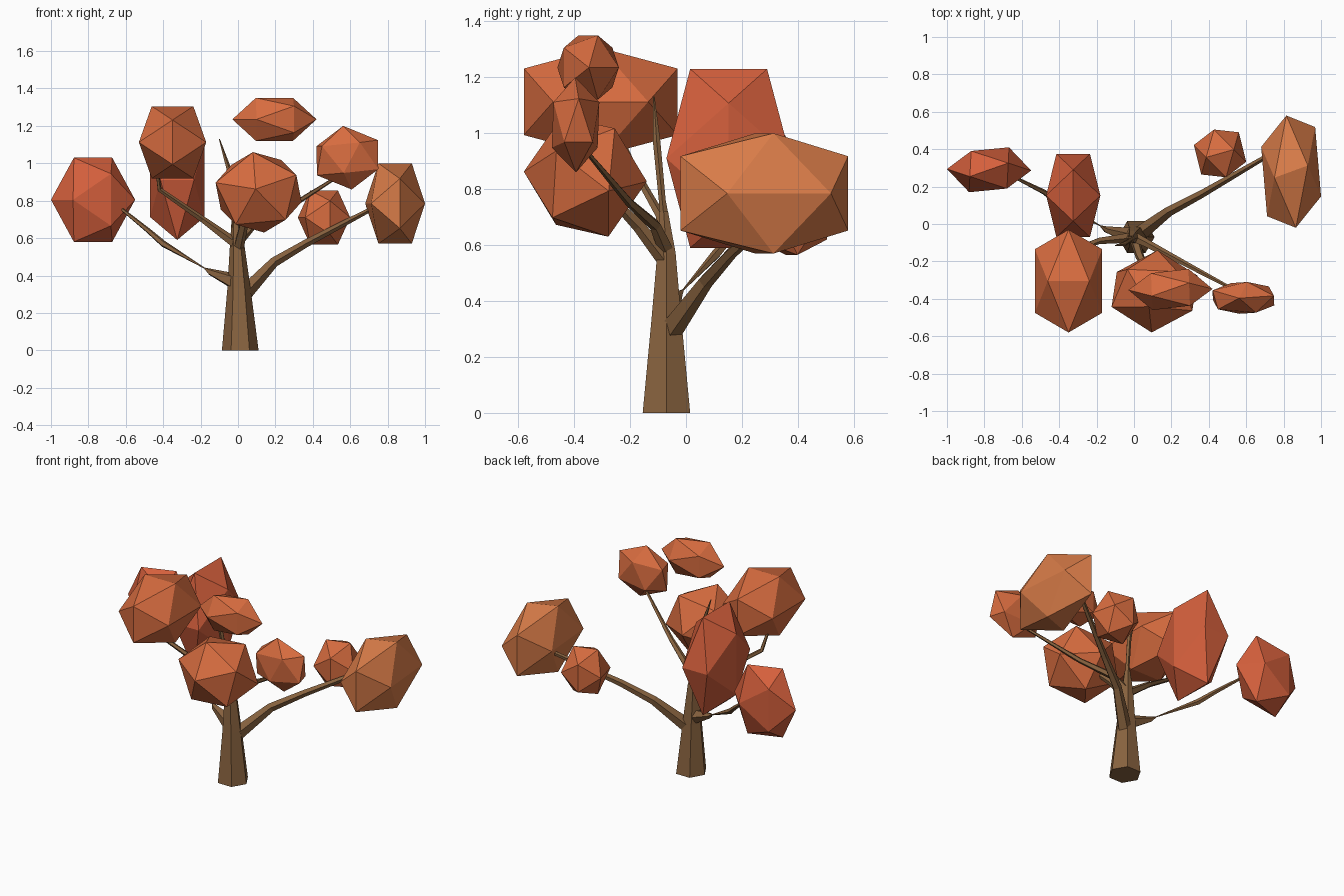
import bpy, bmesh
from math import radians, cos, sin, tau
from mathutils import Vector, Euler

if "Cube" in bpy.data.objects:
    bpy.data.objects.remove(bpy.data.objects["Cube"])


def material(name, rgb):
    m = bpy.data.materials.new(name)
    m.diffuse_color = (*rgb, 1)
    m.use_nodes = True
    m.node_tree.nodes["Principled BSDF"].inputs["Base Color"].default_value = m.diffuse_color
    return m


BARK = material("bark", (0.25, 0.125, 0.05))
RED = material("leaf_red", (0.66, 0.115, 0.045))
RUST = material("leaf_rust", (0.68, 0.15, 0.05))
ORANGE = material("leaf_orange", (0.69, 0.20, 0.065))


def finish(name, bm, mat):
    bmesh.ops.recalc_face_normals(bm, faces=bm.faces)
    me = bpy.data.meshes.new(name)
    bm.to_mesh(me)
    bm.free()
    me.materials.append(mat)
    ob = bpy.data.objects.new(name, me)
    bpy.context.collection.objects.link(ob)
    return ob


def limb(name, path, sides=5):
    """Tapered faceted tube through (x, y, z, radius) points."""
    bm = bmesh.new()
    pts = [Vector(p[:3]) for p in path]
    rings = []
    for i, p in enumerate(pts):
        d = pts[min(i + 1, len(pts) - 1)] - pts[max(i - 1, 0)]
        if name == "trunk" and i == 0:
            d = Vector((0, 0, 1))
        q = Vector((0, 0, 1)).rotation_difference(d)
        r = path[i][3]
        rings.append([bm.verts.new(p + q @ Vector((r * cos(tau * k / sides), r * sin(tau * k / sides), 0)))
                      for k in range(sides)])
    for a, b in zip(rings, rings[1:]):
        for k in range(sides):
            n = (k + 1) % sides
            bm.faces.new((a[k], a[n], b[n], b[k]))
    bm.faces.new(rings[0])
    bm.faces.new(rings[-1])
    return finish(name, bm, BARK)


def leaf_clump(name, lo, hi, turn, mat):
    """Icosahedron, turned and then fitted to a bounding box."""
    t = (1 + 5 ** 0.5) / 2
    rot = Euler([radians(a) for a in turn]).to_matrix()
    pts = []
    for a in (-1, 1):
        for b in (-t, t):
            pts += [rot @ Vector(v) for v in ((a, 0, b), (0, b, a), (b, a, 0))]
    ext = [max(p[i] for p in pts) for i in range(3)]
    bm = bmesh.new()
    for p in pts:
        bm.verts.new([(lo[i] + hi[i]) / 2 + p[i] / ext[i] * (hi[i] - lo[i]) / 2 for i in range(3)])
    bmesh.ops.convex_hull(bm, input=bm.verts)
    return finish(name, bm, mat)


# Trunk
limb("trunk", [(0.012, -0.07, 0, 0.098), (0.005, -0.07, 0.33, 0.062),
               (-0.005, -0.07, 0.57, 0.038), (-0.015, -0.08, 0.72, 0.018)], 6)

# Branches
limb("branch_top", [(-0.015, -0.075, 0.66, 0.022), (-0.02, -0.085, 0.76, 0.013),
                    (-0.05, -0.105, 0.97, 0.014), (-0.10, -0.115, 1.13, 0.003)])
limb("branch_right_low", [(0.02, -0.06, 0.29, 0.045), (0.19, 0.07, 0.47, 0.028),
                          (0.36, 0.16, 0.57, 0.022), (0.74, 0.38, 0.77, 0.012)])
limb("branch_left_low", [(0.0, -0.07, 0.36, 0.05), (-0.15, -0.03, 0.42, 0.018),
                         (-0.18, -0.01, 0.44, 0.003), (-0.40, 0.11, 0.57, 0.018),
                         (-0.48, 0.17, 0.64, 0.014), (-0.64, 0.25, 0.77, 0.008)])
limb("branch_left_high", [(0.0, -0.07, 0.56, 0.03), (-0.19, -0.09, 0.70, 0.018),
                          (-0.42, -0.18, 0.86, 0.013), (-0.44, -0.25, 1.02, 0.008)])
limb("branch_right_high", [(0.0, -0.07, 0.58, 0.028), (0.08, -0.11, 0.67, 0.022),
                           (0.25, -0.20, 0.75, 0.016), (0.55, -0.36, 0.94, 0.008)])
limb("branch_front", [(0.0, -0.07, 0.54, 0.03), (0.03, -0.17, 0.67, 0.024),
                      (0.09, -0.30, 0.80, 0.012)])

# Leaf clumps
CLUMPS = [
    ("left", (-1.0, 0.17, 0.58), (-0.55, 0.41, 1.03), (0, 0, 30), RED),
    ("left_front", (-0.53, -0.58, 0.92), (-0.17, -0.03, 1.305), (0, 0, 0), RUST),
    ("left_back", (-0.47, -0.07, 0.59), (-0.18, 0.375, 1.23), (0, 0, 90), RED),
    ("front", (-0.12, -0.58, 0.63), (0.34, -0.14, 1.06), (8, 10, 55), RUST),
    ("top", (-0.03, -0.46, 1.12), (0.42, -0.24, 1.35), (0, 0, 33), RUST),
    ("right_front", (0.42, -0.48, 0.86), (0.75, -0.31, 1.20), (0, 25, 8), RUST),
    ("right_back", (0.32, 0.25, 0.565), (0.60, 0.505, 0.855), (0, 0, 15), RUST),
    ("right", (0.68, -0.02, 0.57), (1.0, 0.58, 1.0), (0, 0, 10), ORANGE),
]
for name, lo, hi, turn, mat in CLUMPS:
    leaf_clump("leaves_" + name, lo, hi, turn, mat)
